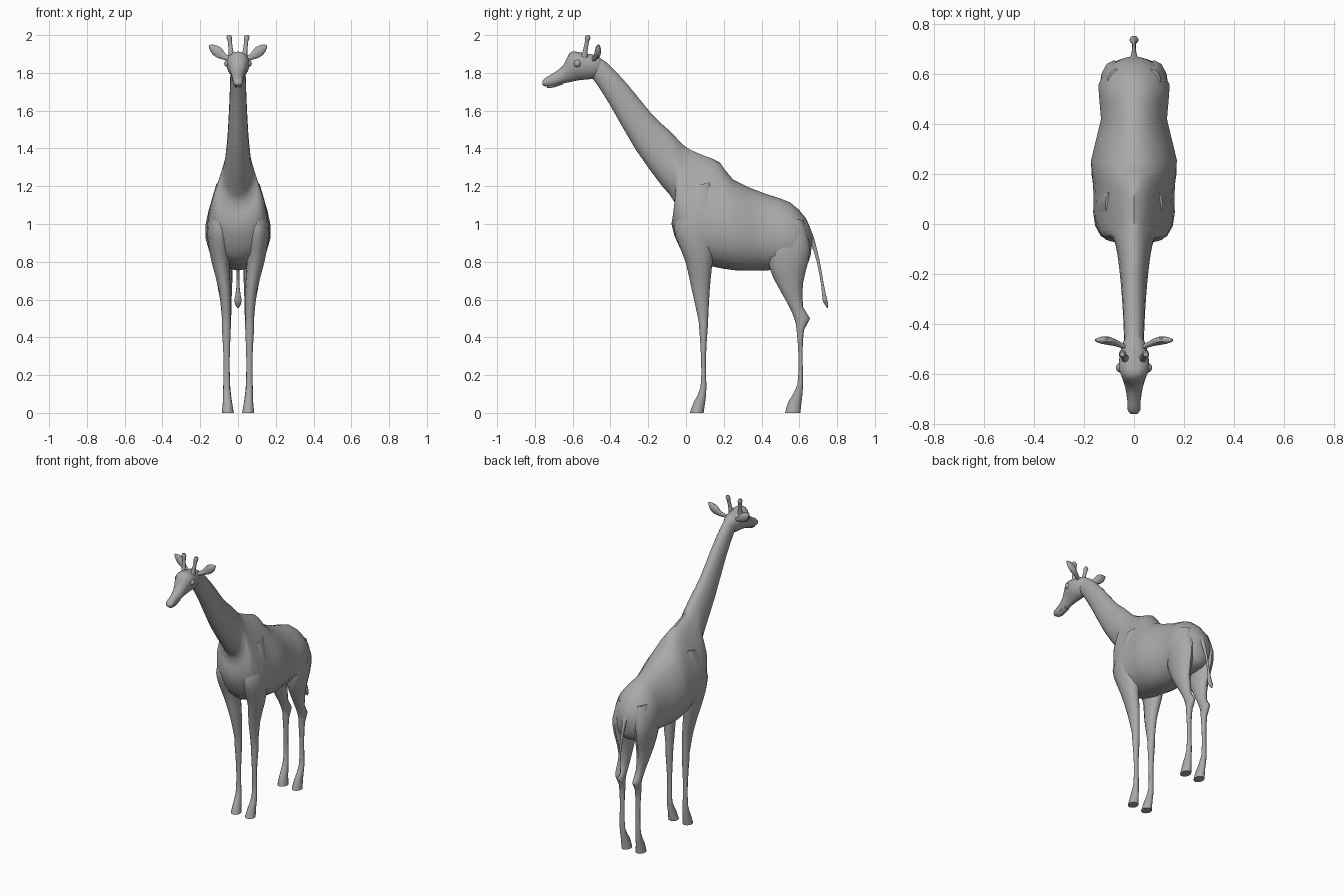
import bpy, bmesh, math
from mathutils import Vector as V

hide = bpy.data.materials.new("plain grey")
hide.diffuse_color = (0.4, 0.4, 0.4, 1)


def finish(name, bm):
    bmesh.ops.recalc_face_normals(bm, faces=bm.faces)
    me = bpy.data.meshes.new(name)
    bm.to_mesh(me)
    bm.free()
    ob = bpy.data.objects.new(name, me)
    bpy.context.collection.objects.link(ob)
    me.materials.append(hide)
    bpy.ops.object.select_all(action='DESELECT')
    ob.select_set(True)
    bpy.context.view_layer.objects.active = ob
    bpy.ops.object.shade_smooth_by_angle(angle=math.radians(50))
    return ob


def spline(rows, n):
    """Smoothly resample a list of number rows."""
    out = []
    for i in range(len(rows) - 1):
        p = [rows[max(i - 1, 0)], rows[i], rows[i + 1], rows[min(i + 2, len(rows) - 1)]]
        for k in range(n):
            t = k / n
            out.append([b + 0.5 * t * (c - a + t * (2*a - 5*b + 4*c - d + t * (3*(b - c) + d - a)))
                        for a, b, c, d in zip(*p)])
    return out + [list(rows[-1])]


def skin(name, rings, seg):
    """Rings are (centre, side axis, up axis, taper towards the top)."""
    bm = bmesh.new()
    loops = []
    for c, u, v, taper in rings:
        loop = []
        for k in range(seg):
            a = 2 * math.pi * k / seg
            loop.append(bm.verts.new(c + u * math.cos(a) * (1 - taper * math.sin(a)) + v * math.sin(a)))
        loops.append(loop)
    for a, b in zip(loops, loops[1:]):
        for k in range(seg):
            bm.faces.new((a[k], a[(k + 1) % seg], b[(k + 1) % seg], b[k]))
    bm.faces.new(loops[0])
    bm.faces.new(loops[-1])
    return finish(name, bm)


def loft(name, rows, seg=16, n=2, side=1):
    """Rows: side profile points (y1, z1) and (y2, z2), centre x, half width, taper."""
    rings = []
    for y1, z1, y2, z2, x, w, t in spline(rows, n):
        rings.append((V((side * x, (y1 + y2) / 2, (z1 + z2) / 2)), V((w, 0, 0)),
                      V((0, (y2 - y1) / 2, (z2 - z1) / 2)), t))
    return skin(name, rings, seg)


# Torso and neck
loft("torso_and_neck", [
    (.665, .88, .67, .94, 0, .025, 0),
    (.645, .79, .635, 1.03, 0, .09, 0),
    (.56, .76, .55, 1.115, 0, .143, .1),
    (.42, .755, .42, 1.16, 0, .132, .15),
    (.26, .755, .25, 1.235, 0, .172, .15),
    (.14, .775, .18, 1.325, 0, .155, .35),
    (.03, .80, .10, 1.36, 0, .15, .42),
    (-.035, .88, .03, 1.39, 0, .135, .48),
    (-.077, 1.0, -.01, 1.415, 0, .11, .45),
    (-.058, 1.11, -.05, 1.455, 0, .082, .3),
    (-.13, 1.205, -.10, 1.505, 0, .067, .15),
    (-.267, 1.395, -.18, 1.58, 0, .054, .1),
    (-.405, 1.635, -.31, 1.74, 0, .044, 0),
    (-.49, 1.765, -.42, 1.855, 0, .04, 0),
    (-.53, 1.80, -.48, 1.89, 0, .035, 0)], seg=20)

# Head and muzzle
loft("head", [
    (-.45, 1.80, -.445, 1.87, 0, .03, 0),
    (-.48, 1.772, -.475, 1.893, 0, .046, -.1),
    (-.53, 1.765, -.53, 1.902, 0, .058, -.15),
    (-.575, 1.76, -.58, 1.912, 0, .06, -.25),
    (-.62, 1.75, -.617, 1.905, 0, .046, -.2),
    (-.66, 1.742, -.65, 1.84, 0, .035, 0),
    (-.71, 1.727, -.70, 1.80, 0, .027, 0),
    (-.745, 1.728, -.742, 1.775, 0, .026, 0),
    (-.76, 1.737, -.76, 1.757, 0, .014, 0)])

# Lower lip
loft("lower_lip", [(-.65, 1.74, -.65, 1.76, 0, .02, 0),
                   (-.70, 1.722, -.70, 1.745, 0, .02, 0),
                   (-.735, 1.72, -.735, 1.74, 0, .012, 0)], seg=10)

for side, tag in ((1, "left"), (-1, "right")):
    # Front leg, from shoulder blade to hoof
    loft("front_leg_" + tag, [
        (.03, 1.20, .13, 1.22, .09, .025, 0),
        (-.03, 1.09, .16, 1.10, .10, .048, 0),
        (-.065, .98, .165, .97, .10, .064, 0),
        (-.03, .87, .15, .86, .097, .056, 0),
        (0, .79, .137, .77, .09, .045, 0),
        (.03, .655, .125, .645, .07, .032, 0),
        (.062, .51, .117, .49, .062, .023, 0),
        (.069, .46, .115, .45, .062, .024, 0),
        (.08, .285, .105, .285, .06, .016, 0),
        (.077, .135, .108, .135, .06, .018, 0),
        (.042, .06, .102, .06, .056, .024, 0),
        (.02, 0, .093, 0, .054, .032, 0)], seg=12, side=side)
    # Hind leg, from haunch to hoof
    loft("hind_leg_" + tag, [
        (.48, 1.04, .62, 1.02, .07, .04, 0),
        (.445, .90, .655, .90, .08, .058, 0),
        (.437, .80, .647, .80, .08, .052, 0),
        (.465, .71, .62, .69, .072, .042, 0),
        (.54, .575, .62, .56, .062, .027, 0),
        (.575, .495, .657, .50, .06, .024, 0),
        (.585, .44, .625, .44, .06, .021, 0),
        (.595, .31, .617, .31, .06, .016, 0),
        (.59, .15, .62, .15, .06, .018, 0),
        (.542, .06, .612, .06, .056, .024, 0),
        (.525, 0, .605, 0, .054, .032, 0)], seg=12, side=side)
    # Horn with a knobbed tip
    loft("horn_" + tag, [
        (-.558, 1.88, -.522, 1.88, .033, .016, 0),
        (-.546, 1.92, -.52, 1.92, .038, .012, 0),
        (-.536, 1.965, -.513, 1.965, .043, .011, 0),
        (-.537, 1.985, -.505, 1.985, .046, .015, 0),
        (-.53, 2.0, -.511, 2.0, .047, .01, 0)], seg=10, side=side)
    # Leaf shaped ear: distance from centre, depth, height, half sizes
    ear = spline([(.04, -.49, 1.872, .010, .012), (.075, -.475, 1.887, .014, .018),
                  (.105, -.467, 1.91, .017, .030), (.135, -.465, 1.93, .013, .022),
                  (.154, -.465, 1.945, .005, .004)], 2)
    skin("ear_" + tag, [(V((side * x, y, z)), V((0, d, 0)), V((-side * .45 * h, 0, .9 * h)), 0)
                        for x, y, z, d, h in ear], 10)
    # Eye
    bm = bmesh.new()
    bmesh.ops.create_uvsphere(bm, u_segments=12, v_segments=8, radius=.02)
    bmesh.ops.translate(bm, verts=bm.verts, vec=(side * .053, -.575, 1.85))
    finish("eye_" + tag, bm)

# Tail with a tuft
loft("tail", [
    (.63, .93, .665, .96, 0, .035, 0),
    (.658, .90, .68, .92, 0, .014, 0),
    (.692, .80, .708, .805, 0, .008, 0),
    (.716, .67, .731, .675, 0, .008, 0),
    (.722, .60, .746, .605, 0, .018, 0),
    (.733, .575, .753, .58, 0, .016, 0),
    (.747, .555, .753, .557, 0, .004, 0)], seg=10)
